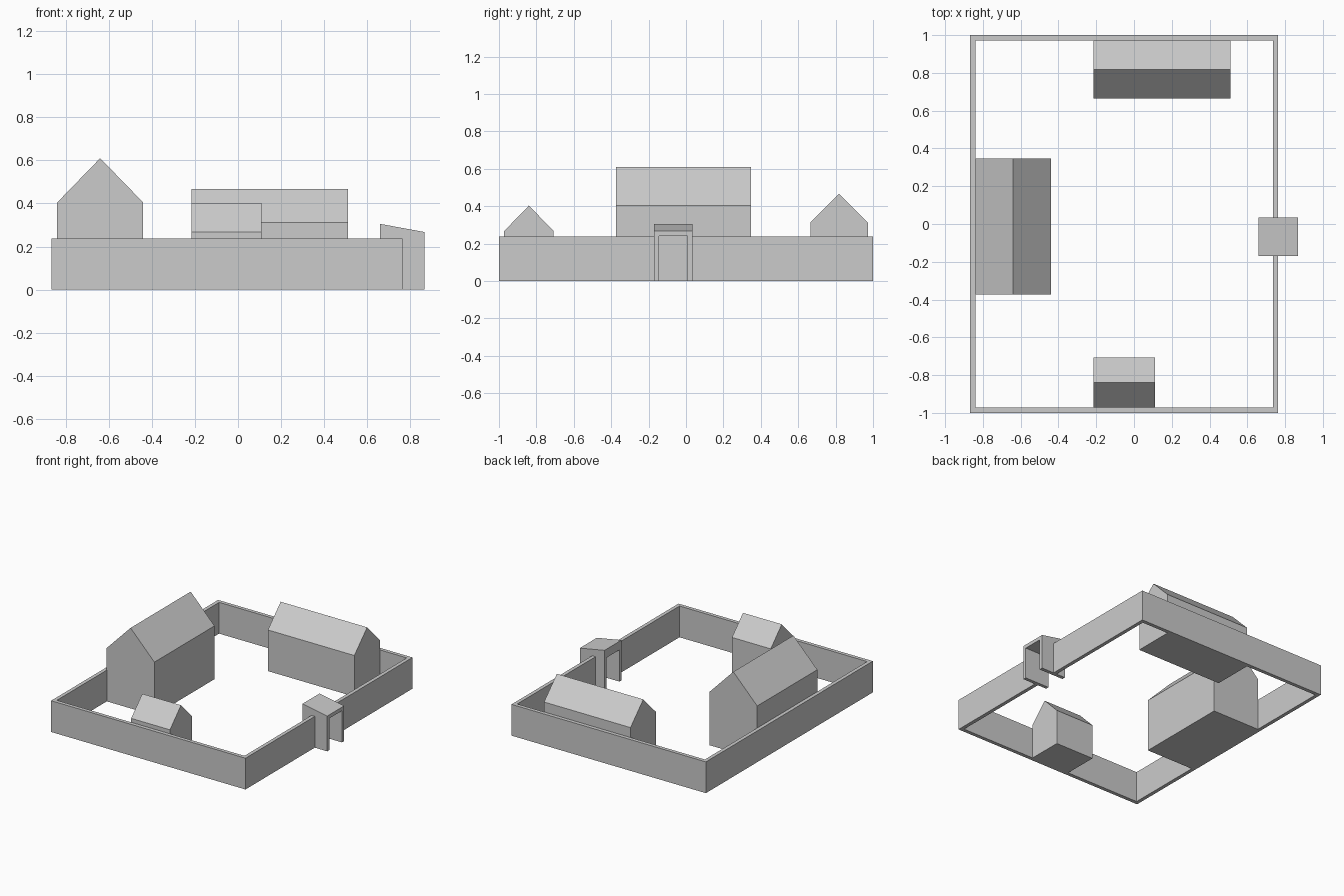
import bpy
import bmesh
from mathutils import Vector

cube = bpy.data.objects.get("Cube")
if cube:
    bpy.data.objects.remove(cube, do_unlink=True)

# Single grey material
grey = bpy.data.materials.new("plain grey")
grey.use_nodes = True
colour = (0.6, 0.6, 0.6, 1)
grey.diffuse_color = colour
grey.node_tree.nodes["Principled BSDF"].inputs["Base Color"].default_value = colour


def prism(name, outline, push, adjust=None):
    """Extrude a flat 3D outline along a vector into a closed solid."""
    bm = bmesh.new()
    face = bm.faces.new([bm.verts.new(p) for p in outline])
    grown = bmesh.ops.extrude_face_region(bm, geom=[face], use_keep_orig=True)
    moved = [g for g in grown["geom"] if isinstance(g, bmesh.types.BMVert)]
    bmesh.ops.translate(bm, verts=moved, vec=Vector(push))
    if adjust:
        for v in bm.verts:
            adjust(v)
    bmesh.ops.recalc_face_normals(bm, faces=bm.faces)
    mesh = bpy.data.meshes.new(name)
    bm.to_mesh(mesh)
    bm.free()
    mesh.materials.append(grey)
    obj = bpy.data.objects.new(name, mesh)
    bpy.context.collection.objects.link(obj)
    return obj


def house(name, x0, x1, y0, y1, eave, ridge, along_x):
    """Gabled block with its ridge along x or y."""
    a, b = (y0, y1) if along_x else (x0, x1)
    gable = [(a, 0), (b, 0), (b, eave), ((a + b) / 2, ridge), (a, eave)]
    if along_x:
        return prism(name, [(x0, s, z) for s, z in gable], (x1 - x0, 0, 0))
    return prism(name, [(s, y0, z) for s, z in gable], (0, y1 - y0, 0))


# Courtyard wall: one band, open where the gate stands
left, right, end, thick = -0.867, 0.763, 1.0, 0.028
gap_low, gap_high = -0.16, 0.02
band = [
    (right, gap_low), (right, -end), (left, -end), (left, end),
    (right, end), (right, gap_high), (right - thick, gap_high),
    (right - thick, end - thick), (left + thick, end - thick),
    (left + thick, thick - end), (right - thick, thick - end),
    (right - thick, gap_low),
]
prism("courtyard_wall", [(x, y, 0) for x, y in band], (0, 0, 0.237))

# Gabled buildings
house("main_house", -0.84, -0.44, -0.373, 0.347, 0.404, 0.61, False)
house("long_barn", -0.215, 0.51, 0.665, 0.972, 0.312, 0.467, True)
house("small_shed", -0.215, 0.11, -0.972, -0.708, 0.267, 0.403, True)

# Gatehouse: through passage under a lean-to roof that falls outward
inner, outer, roof = 0.66, 0.867, 0.305


def slope_roof(v):
    if v.co.z > 0.3 and v.co.x > 0.8:
        v.co.z = 0.267


arch = [
    (-0.17, 0), (-0.145, 0), (-0.145, 0.24), (0.007, 0.24),
    (0.007, 0), (0.034, 0), (0.034, roof), (-0.17, roof),
]
prism("gatehouse", [(inner, y, z) for y, z in arch], (outer - inner, 0, 0), slope_roof)
